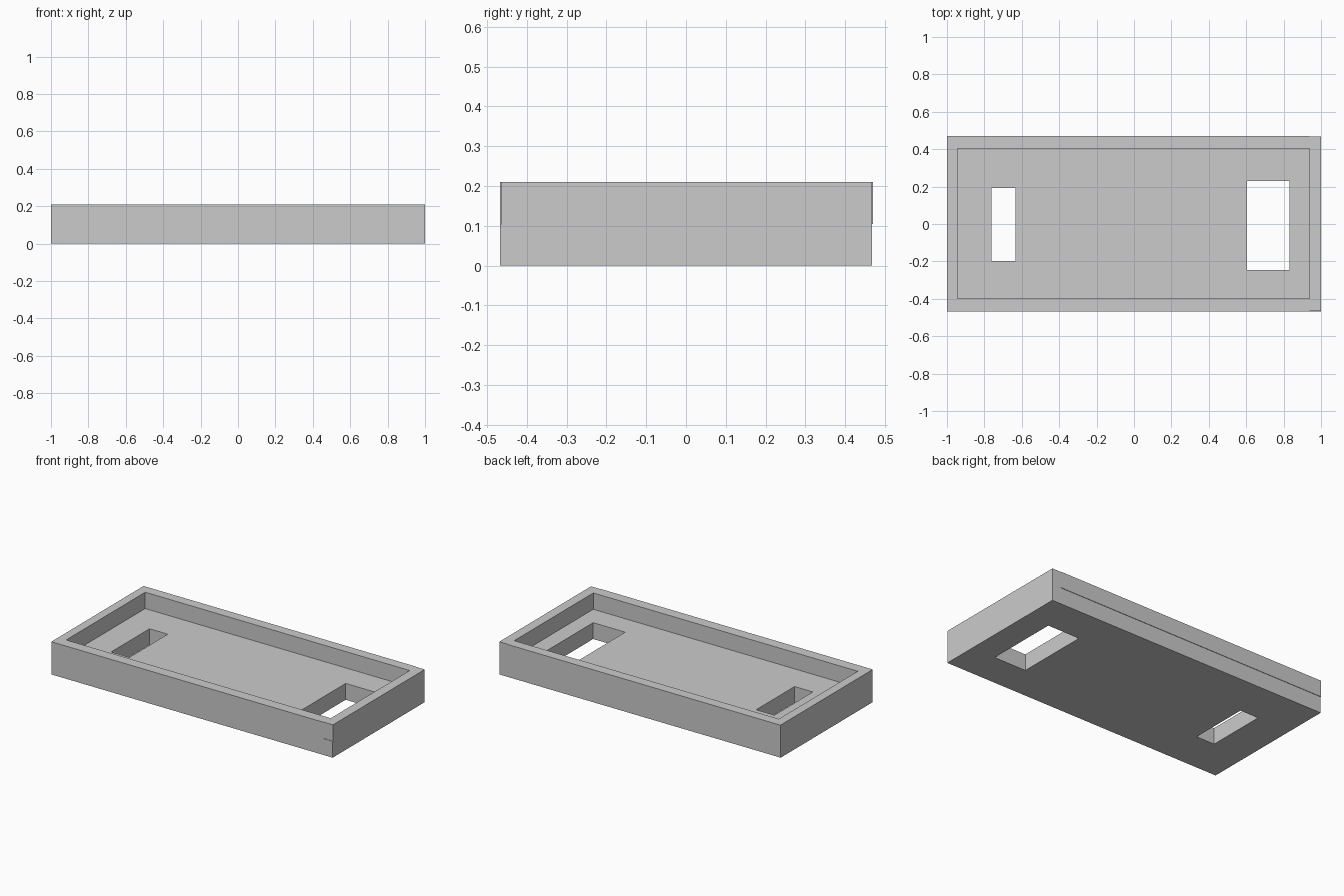
import bpy

default = bpy.data.objects.get("Cube")
if default:
    bpy.data.objects.remove(default, do_unlink=True)

# One plain grey for the whole tray
grey = bpy.data.materials.new("light_grey")
grey.use_nodes = True
colour = (0.6, 0.6, 0.6, 1)
grey.diffuse_color = colour
grey.node_tree.nodes["Principled BSDF"].inputs["Base Color"].default_value = colour


def box(name, x, y, z):
    """Box spanning the given (low, high) range on each axis."""
    spans = (x, y, z)
    bpy.ops.mesh.primitive_cube_add(size=1, location=[(a + b) / 2 for a, b in spans])
    obj = bpy.context.object
    obj.name = name
    obj.scale = [b - a for a, b in spans]
    bpy.ops.object.transform_apply(location=False, rotation=False, scale=True)
    obj.data.materials.append(grey)
    return obj


def cut(target, name, x, y):
    """Cut a rectangular opening straight through the target."""
    cutter = box(name, x, y, (-0.1, 0.3))
    cutter.hide_render = True
    bpy.context.view_layer.objects.active = target
    mod = target.modifiers.new(name, 'BOOLEAN')
    mod.operation = 'DIFFERENCE'
    mod.solver = 'EXACT'
    mod.object = cutter
    bpy.ops.object.modifier_apply(modifier=mod.name)
    bpy.data.objects.remove(cutter, do_unlink=True)


LENGTH, WIDTH, FLOOR, TOP = 1.0, 0.467, 0.105, 0.21
LIP = 0.003  # tiny step where the walls meet the plate

# Thick base plate with two openings
base = box("base_plate", (-LENGTH, LENGTH), (-WIDTH, WIDTH), (0, FLOOR))
cut(base, "small_opening", (-0.763, -0.633), (-0.198, 0.192))
cut(base, "large_opening", (0.604, 0.832), (-0.246, 0.23))

# Rim walls standing on the plate
rim = (FLOOR, TOP)
box("front_wall", (-LENGTH, 0.937), (-WIDTH, -0.397), rim)
box("back_wall", (-LENGTH, 0.937), (0.405, WIDTH + LIP), rim)
box("right_wall", (-LENGTH, -0.943), (-0.397, 0.405), rim)
box("left_wall", (0.937, LENGTH), (-WIDTH + LIP, WIDTH), rim)
